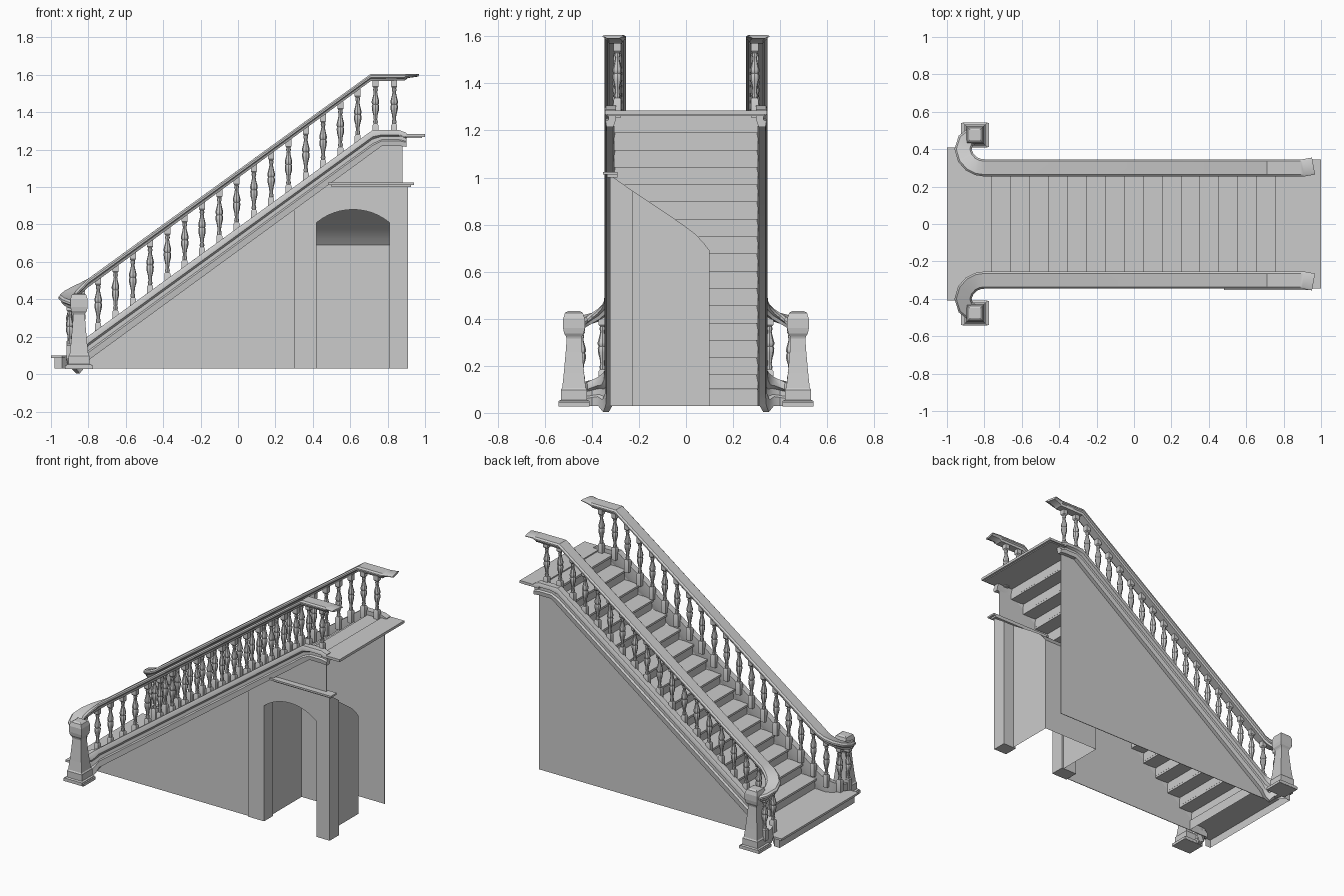
import bpy, bmesh, math
from mathutils import Vector

if "Cube" in bpy.data.objects:
    bpy.data.objects.remove(bpy.data.objects["Cube"])

SLOPE = 0.7245

def finish(bm, name, smooth=False):
    bmesh.ops.recalc_face_normals(bm, faces=bm.faces)
    me = bpy.data.meshes.new(name)
    bm.to_mesh(me)
    bm.free()
    ob = bpy.data.objects.new(name, me)
    bpy.context.collection.objects.link(ob)
    if smooth:
        bpy.ops.object.select_all(action='DESELECT')
        ob.select_set(True)
        bpy.context.view_layer.objects.active = ob
        bpy.ops.object.shade_smooth_by_angle(angle=math.radians(35))
    return ob

def add_box(bm, x0, x1, y0, y1, z0, z1):
    v = [bm.verts.new((x, y, z)) for x in (x0, x1) for y in (y0, y1) for z in (z0, z1)]
    for f in ((0, 1, 3, 2), (4, 6, 7, 5), (0, 4, 5, 1), (2, 3, 7, 6), (0, 2, 6, 4), (1, 5, 7, 3)):
        bm.faces.new([v[i] for i in f])

def bridge(bm, rings, closed=True, caps=True):
    for a, b in zip(rings, rings[1:]):
        n = len(a)
        for i in range(n if closed else n - 1):
            j = (i + 1) % n
            bm.faces.new((a[i], a[j], b[j], b[i]))
    if caps:
        bm.faces.new(rings[0])
        bm.faces.new(rings[-1])

def prism_y(name, pts, y0, y1, back_top=9):
    """Outline in x, z extruded along y; the back edge can be cut lower."""
    bm = bmesh.new()
    bridge(bm, [[bm.verts.new((x, y, min(z, top))) for x, z in pts] for y, top in ((y0, 9), (y1, back_top))])
    return finish(bm, name)

def sweep(name, path, profile, side):
    """Path points are x, y, top z, height; profile is lateral offset, height fraction."""
    bm, rings = bmesh.new(), []
    for i, (x, y, z, h) in enumerate(path):
        a, b = path[max(i - 1, 0)], path[min(i + 1, len(path) - 1)]
        t = Vector((b[0] - a[0], b[1] - a[1])).normalized()
        rings.append([bm.verts.new((x + t.y * u, side * (y - t.x * u), z + v * h))
                      for u, v in profile])
    bridge(bm, rings)
    return finish(bm, name, True)

def square_stack(bm, cx, cy, levels):
    """Square sections, each half width and z."""
    bridge(bm, [[bm.verts.new((cx + sx * r, cy + sy * r, z))
                 for sx, sy in ((-1, -1), (1, -1), (1, 1), (-1, 1))] for r, z in levels])

def baluster(bm, x, y, z0, z1, foot=.05):
    h = z1 - z0
    square_stack(bm, x, y, [(.016, z0 - foot), (.016, z0 + .10 * h), (.011, z0 + .13 * h)])
    square_stack(bm, x, y, [(.010, z0 + .87 * h), (.016, z0 + .90 * h), (.016, z1 + .012)])
    turned = [(.010, .12), (.013, .17), (.009, .22), (.012, .32), (.019, .42), (.020, .50),
              (.016, .53), (.020, .56), (.020, .60), (.012, .72), (.009, .79), (.013, .83), (.010, .88)]
    bridge(bm, [[bm.verts.new((x + r * math.cos(k * math.pi / 4), y + r * math.sin(k * math.pi / 4),
                               z0 + f * h)) for k in range(8)] for r, f in turned])

def rail_z(x):
    return 1.605 + SLOPE * min(x - .71, 0)

def string_z(x):
    return 1.305 + SLOPE * min(x - .72, 0)

# Steps: thin nosed treads with risers, ending in the landing
bm = bmesh.new()
for k in range(15):
    x, z = -.765 + .1015 * k, .174 + .0735 * k
    add_box(bm, x, x + .125, -.305, .305, z - .014, z)
    add_box(bm, x + .016, x + .024, -.305, .305, z - .0735, z - .014)
add_box(bm, .7735, .7815, -.305, .305, 1.2, 1.265)
finish(bm, "treads_and_risers")

bm = bmesh.new()
add_box(bm, .757, .90, -.31, .31, 1.262, 1.277)
add_box(bm, .86, 1.0, -.345, .345, 1.268, 1.285)
add_box(bm, .86, .985, -.335, .335, 1.262, 1.268)
finish(bm, "landing")

# Wide bottom step, splayed towards the newels and open underneath
bm = bmesh.new()
for inset, z0, z1, bottom in ((.02, .03, .086, False), (0, .086, .10, True)):
    plan = [(-1 + inset, -.41 + inset / 2), (-.94, -.41 + inset / 2), (-.86, -.31), (-.73, -.305)]
    plan += [(x, -y) for x, y in reversed(plan)]
    rings = [[bm.verts.new((x, y, z)) for x, y in plan] for z in (z0, z1)]
    bridge(bm, rings, caps=False)
    bm.faces.new(rings[1])
    if bottom:
        bm.faces.new(rings[0])
finish(bm, "bottom_step")

# Curved end shared by stringer and handrail
curl = [(-.80, .30), (-.835, .305), (-.87, .322), (-.9, .355), (-.914, .40), (-.9, .445), (-.86, .475)]
rail_drop = [.511, .487, .465, .443, .425, .408, .39]
string_drop = [.204, .186, .168, .152, .14, .13, .12]
string_height = [.13, .155, .165, .122, .11, .10, .09]

rail_path = [(.96, .31, 1.605, .014), (.905, .30, 1.605, .022), (.89, .30, 1.605, .036),
             (.71, .30, 1.605, .038)]
rail_path += [(x, y, z, .046) for (x, y), z in zip(curl, rail_drop)]
rail_profile = [(-.036, 0), (.036, 0), (.046, -.25), (.046, -.5), (.034, -.65), (.028, -1),
                (-.028, -1), (-.034, -.65), (-.046, -.5), (-.046, -.25)]

string_path = [(.90, .30, 1.29, .075), (.86, .30, 1.305, .085), (.77, .30, 1.305, .085),
               (.72, .30, 1.305, .121)]
string_path += [(x, y, z, h) for (x, y), z, h in zip(curl, string_drop, string_height)]
string_profile = [(-.002, 0), (.040, 0), (.046, -.12), (.046, -.3), (.03, -.4), (.03, -.6),
                  (.042, -.68), (.038, -1), (.008, -1), (-.002, -.6)]

for side, label in ((1, "left"), (-1, "right")):
    sweep("handrail_" + label, rail_path, rail_profile, side)
    sweep("stringer_" + label, string_path, string_profile, side)

    # Balusters on the slope, the flat top and the curl
    bm = bmesh.new()
    for x in [.835, .735] + [.64 - .0925 * k for k in range(16)]:
        baluster(bm, x, side * .292, string_z(x), rail_z(x) - .042)
    for i in (1, 3, 5):
        baluster(bm, curl[i][0], side * curl[i][1], string_drop[i], rail_drop[i] - .044)
    finish(bm, "balusters_" + label, True)

    # Newel post
    bm = bmesh.new()
    square_stack(bm, -.85, side * .476, [(.066, .03), (.066, .05), (.056, .055), (.056, .098),
                 (.050, .106), (.043, .17), (.035, .26), (.031, .315), (.034, .325), (.042, .338),
                 (.046, .36), (.046, .40), (.038, .425), (.026, .432)])
    add_box(bm, -.925, -.775, side * .476 - .065, side * .476 + .065, .028, .046)
    finish(bm, "newel_post_" + label)

# Side walls under the stringers
prism_y("side_wall_left", [(-.88, .03), (.88, .03), (.88, 1.25), (.76, 1.25), (-.88, .06)], .308, .312)
prism_y("side_wall_right", [(-.88, .03), (.31, .03), (.31, .90), (.48, 1.0), (.88, 1.0),
                            (.88, 1.25), (.76, 1.25), (-.88, .06)], -.312, -.308)

# Arched alcove front with deep reveal
cx, half, spring, rise = .615, .195, .81, .07
radius = (half ** 2 + rise ** 2) / (2 * rise)
reach = math.asin(half / radius)
arch = []
for i in range(13):
    a = reach * (1 - i / 6)
    arch.append((cx + radius * math.sin(a), spring + rise - radius * (1 - math.cos(a))))
prism_y("alcove_front", [(.30, .03), (.30, .88), (.48, 1.01), (.91, 1.01), (.91, .03), (.81, .03)]
        + arch + [(.42, .03)], -.322, -.225, .942)

# Alcove shell: back wall, sloping ceiling and two cheeks
bm = bmesh.new()
shape = [(.1, .03), (.1, .69), (.075, .722), (.04, .76), (0, .79), (-.05, .825), (-.225, .942)]
rings = [[bm.verts.new((x, y, z)) for y, z in shape] for x in (.405, .83)]
bridge(bm, rings, closed=False, caps=False)
for ring, x in zip(rings, (.405, .83)):
    bm.faces.new(ring + [bm.verts.new((x, -.225, .03))])
finish(bm, "alcove_shell", True)

# Ledge moulding above the alcove
bm = bmesh.new()
add_box(bm, .48, .94, -.352, -.29, 1.012, 1.024)
add_box(bm, .50, .925, -.335, -.29, 1.0, 1.012)
finish(bm, "alcove_ledge")
